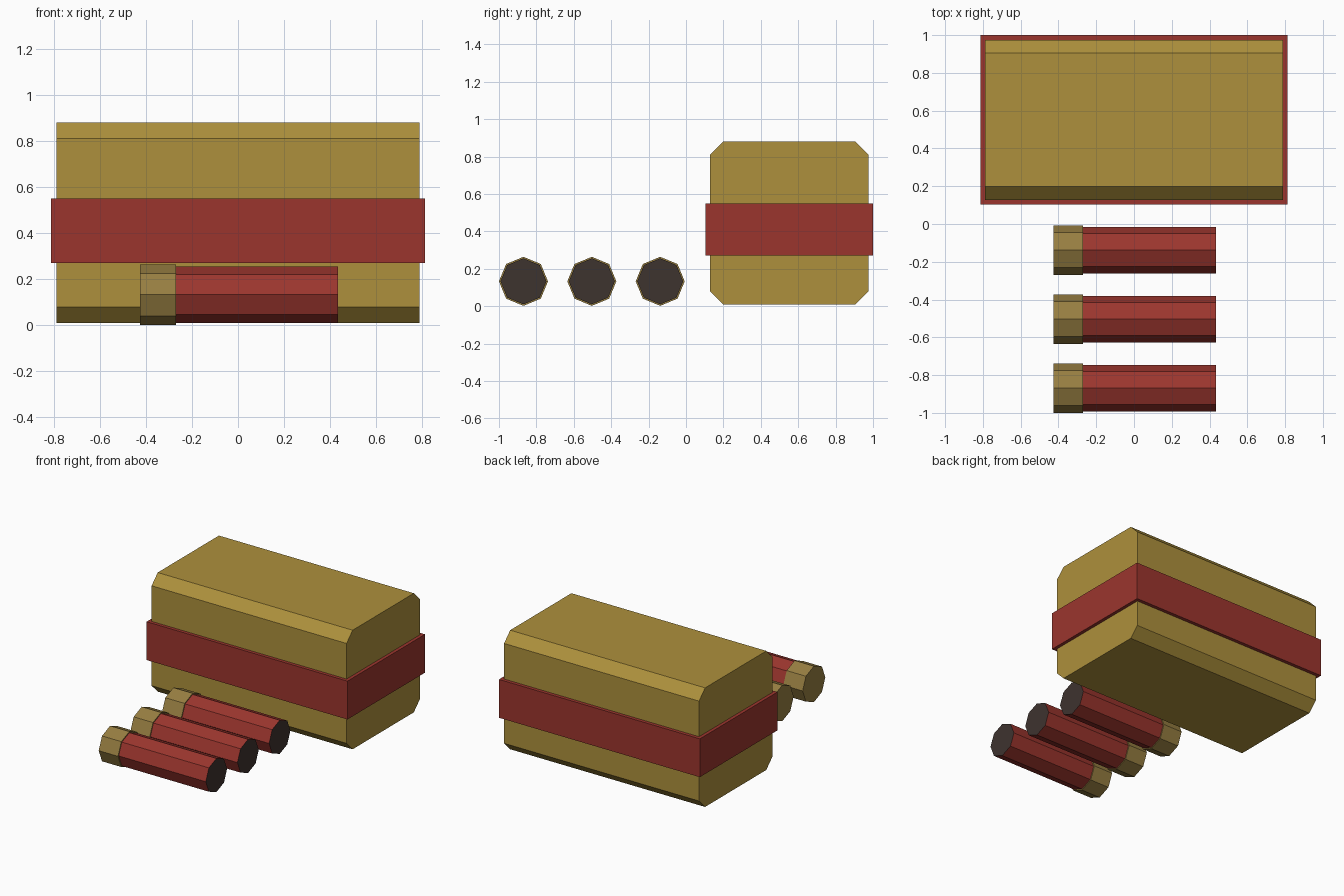
import bpy, bmesh
from math import cos, sin, pi

if "Cube" in bpy.data.objects:
    bpy.data.objects.remove(bpy.data.objects["Cube"])


def material(name, rgb):
    m = bpy.data.materials.new(name)
    m.diffuse_color = (*rgb, 1)
    m.use_nodes = True
    m.node_tree.nodes["Principled BSDF"].inputs["Base Color"].default_value = m.diffuse_color
    return m


GOLD = material("box_gold", (0.42, 0.28, 0.045))
RED = material("red", (0.33, 0.036, 0.027))
BRASS = material("brass", (0.31, 0.21, 0.053))
DARK = material("dark_tip", (0.048, 0.033, 0.028))


def prism(name, profile, x0, x1, mat, end_mat=None):
    """Extrude a y-z profile along x; end_mat colours the +x face."""
    bm = bmesh.new()
    face = bm.faces.new([bm.verts.new((x0, y, z)) for y, z in profile])
    ext = bmesh.ops.extrude_face_region(bm, geom=[face], use_keep_orig=True)
    verts = [g for g in ext["geom"] if isinstance(g, bmesh.types.BMVert)]
    bmesh.ops.translate(bm, verts=verts, vec=(x1 - x0, 0, 0))
    bmesh.ops.recalc_face_normals(bm, faces=bm.faces)
    if end_mat:
        for f in bm.faces:
            if all(v.co.x > x1 - 1e-4 for v in f.verts):
                f.material_index = 1
    me = bpy.data.meshes.new(name)
    bm.to_mesh(me)
    bm.free()
    me.materials.append(mat)
    if end_mat:
        me.materials.append(end_mat)
    ob = bpy.data.objects.new(name, me)
    bpy.context.collection.objects.link(ob)
    return ob


def rect(y0, y1, z0, z1, c=0):
    """Rectangle profile, with corners cut by c."""
    if not c:
        return [(y0, z0), (y1, z0), (y1, z1), (y0, z1)]
    return [(y0 + c, z0), (y1 - c, z0), (y1, z0 + c), (y1, z1 - c),
            (y1 - c, z1), (y0 + c, z1), (y0, z1 - c), (y0, z0 + c)]


def octagon(y, z, r):
    return [(y + r * cos(i * pi / 4), z + r * sin(i * pi / 4)) for i in range(8)]


# Carton with chamfered long edges, wrapped by a red band
prism("carton", rect(0.128, 0.975, 0.01, 0.88, 0.07), -0.788, 0.788, GOLD)
prism("carton_band", rect(0.104, 1.0, 0.27, 0.55), -0.812, 0.812, RED)

# Three cartridges lying in front: brass base, red tube with dark tip
for i in range(3):
    y = -0.138 - 0.3655 * i
    prism(f"cartridge_base_{i + 1}", octagon(y, 0.133, 0.131), -0.426, -0.27, BRASS)
    prism(f"cartridge_tube_{i + 1}", octagon(y, 0.133, 0.123), -0.27, 0.434, RED, DARK)
